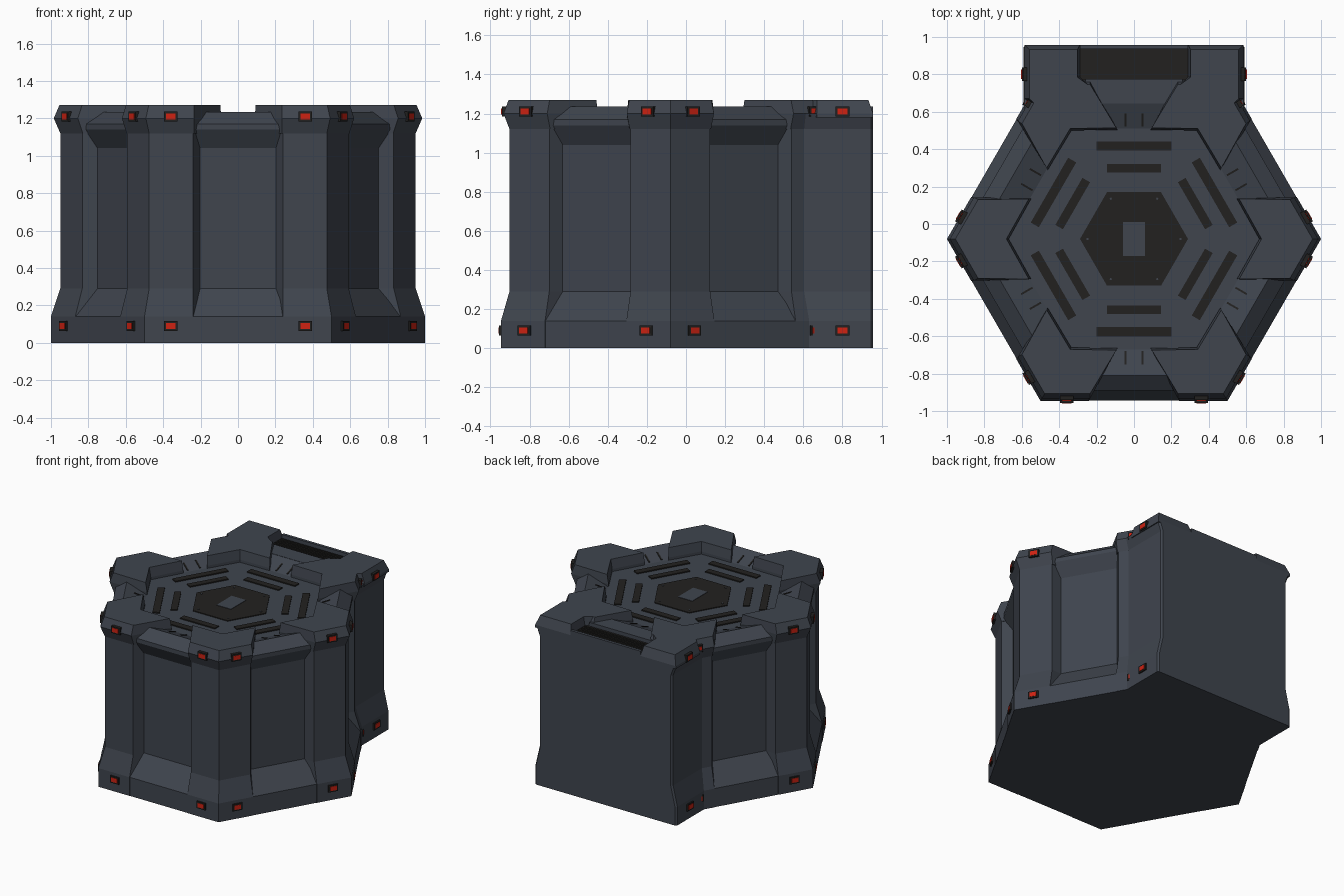
import bpy, bmesh, math
from mathutils import Matrix, Vector

if "Cube" in bpy.data.objects:
    bpy.data.objects.remove(bpy.data.objects["Cube"])

CY = -0.08            # centre of the hexagon in y
C30 = math.cos(math.pi / 6)


def material(name, rgb):
    m = bpy.data.materials.new(name)
    m.diffuse_color = (*rgb, 1)
    m.use_nodes = True
    m.node_tree.nodes["Principled BSDF"].inputs["Base Color"].default_value = m.diffuse_color
    return m


SLATE = material("slate", (0.050, 0.059, 0.076))
BLACK = material("soft_black", (0.016, 0.015, 0.014))
RED = material("signal_red", (0.62, 0.016, 0.006))


def place(angle):
    return Matrix.Translation((0, CY, 0)) @ Matrix.Rotation(math.radians(angle), 4, 'Z')


def loft(name, rings, mat, mtx=Matrix()):
    """Skin a stack of equal-length rings and cap both ends."""
    bm = bmesh.new()
    vs = [[bm.verts.new(mtx @ Vector(p)) for p in r] for r in rings]
    n = len(rings[0])
    for a, b in zip(vs, vs[1:]):
        for i in range(n):
            j = (i + 1) % n
            bm.faces.new((a[i], a[j], b[j], b[i]))
    bm.faces.new(vs[0][::-1])
    bm.faces.new(vs[-1])
    bmesh.ops.recalc_face_normals(bm, faces=bm.faces)
    me = bpy.data.meshes.new(name)
    bm.to_mesh(me)
    bm.free()
    me.materials.append(mat)
    ob = bpy.data.objects.new(name, me)
    bpy.context.collection.objects.link(ob)
    return ob


def box(name, x0, x1, y0, y1, z0, z1, mat, mtx=Matrix()):
    rect = [(x0, y0), (x1, y0), (x1, y1), (x0, y1)]
    return loft(name, [[(x, y, z) for x, y in rect] for z in (z0, z1)], mat, mtx)


def hexagon(apothem, z):
    r = apothem / C30
    return [(r * math.cos(k * math.pi / 3), r * math.sin(k * math.pi / 3), z) for k in range(6)]


def side_point(r, s, inset=0.0):
    """Point in corner space (corner on +x), s = distance from the middle of the side."""
    t = r / 2 - s
    return r - t * 0.5 - inset * C30, t * C30 - inset * 0.5


# hexagonal core with recessed side panels and sunken deck
profile = [(0.864, 0), (0.864, 0.14), (0.75, 0.29), (0.75, 1.04), (0.81, 1.14),
           (0.81, 1.17), (0.73, 1.235), (0.59, 1.18)]
loft("core", [hexagon(a, z) for a, z in profile], SLATE, place(0))

# corner pillars and raised chevron plates
for k in range(6):
    rings = []
    for r, z in [(1.0, 0), (1.0, 0.14), (0.95, 0.29), (0.95, 1.125)]:
        ox, oy = side_point(r, 0.24)
        ix, iy = side_point(r, 0.20, r * C30 - 0.745)
        rings.append([(r, 0, z), (ox, oy, z), (ix, iy, z), (0.6, 0, z), (ix, -iy, z), (ox, -oy, z)])
    loft(f"corner_pillar_{k}", rings, SLATE, place(60 * k))
    rings = []
    for r, z, e in [(0.95, 1.12, 0), (0.985, 1.2, 0), (0.955, 1.27, 0.012)]:
        ox, oy = side_point(r, 0.235)
        rings.append([(r, 0, z), (ox, oy, z), (0.55 + e, 0.215, z), (0.67 + e, 0, z),
                      (0.55 + e, -0.215, z), (ox, -oy, z)])
    loft(f"corner_plate_{k}", rings, SLATE, place(60 * k))

# rear extension, waisted like the pillars, with a flat back
loft("rear_block", [[(-x, 0.60, z), (x, 0.60, z), (x, 0.945, z), (x - 0.012, 0.957, z),
                     (-x + 0.012, 0.957, z), (-x, 0.945, z)]
                    for x, z in [(0.59, 0), (0.59, 0.14), (0.555, 0.29), (0.555, 1.12), (0.585, 1.2)]], SLATE)
for side, sx in (("right", 1), ("left", -1)):
    rings = []
    for e, z in [(0, 1.18), (0, 1.2), (0.025, 1.27)]:
        pts = [(0.585 - e, 0.67), (0.585 - e, 0.957 - e), (0.29 + e / 2, 0.957 - e),
               (0.29 + e / 2, 0.785), (0.24, 0.74), (0.40, 0.52)]
        rings.append([(sx * x, y, z) for x, y in pts])
    loft(f"rear_plate_{side}", rings, SLATE)
box("rear_bridge", -0.26, 0.26, 0.645, 0.775, 1.1, 1.235, SLATE)
box("rear_vent", -0.29, 0.29, 0.77, 0.94, 1.19, 1.207, BLACK)
box("rear_vent_rim", -0.29, 0.29, 0.935, 0.957, 1.15, 1.235, SLATE)
for k in range(4):
    y = 0.80 + k * 0.035
    box(f"rear_vent_slat_{k}", -0.28, 0.28, y, y + 0.014, 1.2, 1.215, BLACK)

# deck: centre hex plate with hatch, vent bars and slits on each side
loft("deck_hex_plate", [hexagon(0.25, 1.17), hexagon(0.25, 1.186)], BLACK, place(0))
box("deck_hatch", -0.06, 0.06, -0.09, 0.09, 1.18, 1.189, SLATE, place(0))
for k in range(6):
    m = place(60 * k)
    box(f"inner_vent_{k}", -0.145, 0.145, -0.402, -0.355, 1.17, 1.188, BLACK, m)
    box(f"outer_vent_{k}", -0.20, 0.20, -0.522, -0.472, 1.17, 1.188, BLACK, m)
    for s in (-1, 1):
        x = 0.046 * s
        slit = [[(x + dx, y, z + dz) for dx, y, z in
                 [(-0.005, -0.67, 1.211), (0.005, -0.67, 1.211), (0.005, -0.60, 1.184), (-0.005, -0.60, 1.184)]]
                for dz in (-0.005, 0.005)]
        loft(f"deck_slit_{k}_{s}", slit, BLACK, m)
    # small bolts at the corners of the hex plate
    box(f"bolt_{k}", 0.243, 0.253, -0.005, 0.005, 1.18, 1.19, SLATE, m)


# red marker lights in dark frames (local -y points outward)
def marker(tag, x, a, z, m):
    box(f"light_frame_{tag}", x - 0.036, x + 0.036, -a - 0.010, -a + 0.04, z - 0.026, z + 0.026, BLACK, m)
    box(f"light_{tag}", x - 0.025, x + 0.025, -a - 0.013, -a, z - 0.016, z + 0.016, RED, m)


for z, a, ext, level in [(0.09, 0.866, 0.59, "low"), (1.21, 0.852, 0.583, "high")]:
    for k in (-2, -1, 0, 1, 2):
        for s in (-1, 1):
            marker(f"{level}_{k}_{s}", 0.36 * s, a, z, place(60 * k))
    for s in (-1, 1):
        marker(f"{level}_rear_{s}", 0.80 * s, ext, z, Matrix.Rotation(math.radians(90 * s), 4, 'Z'))
